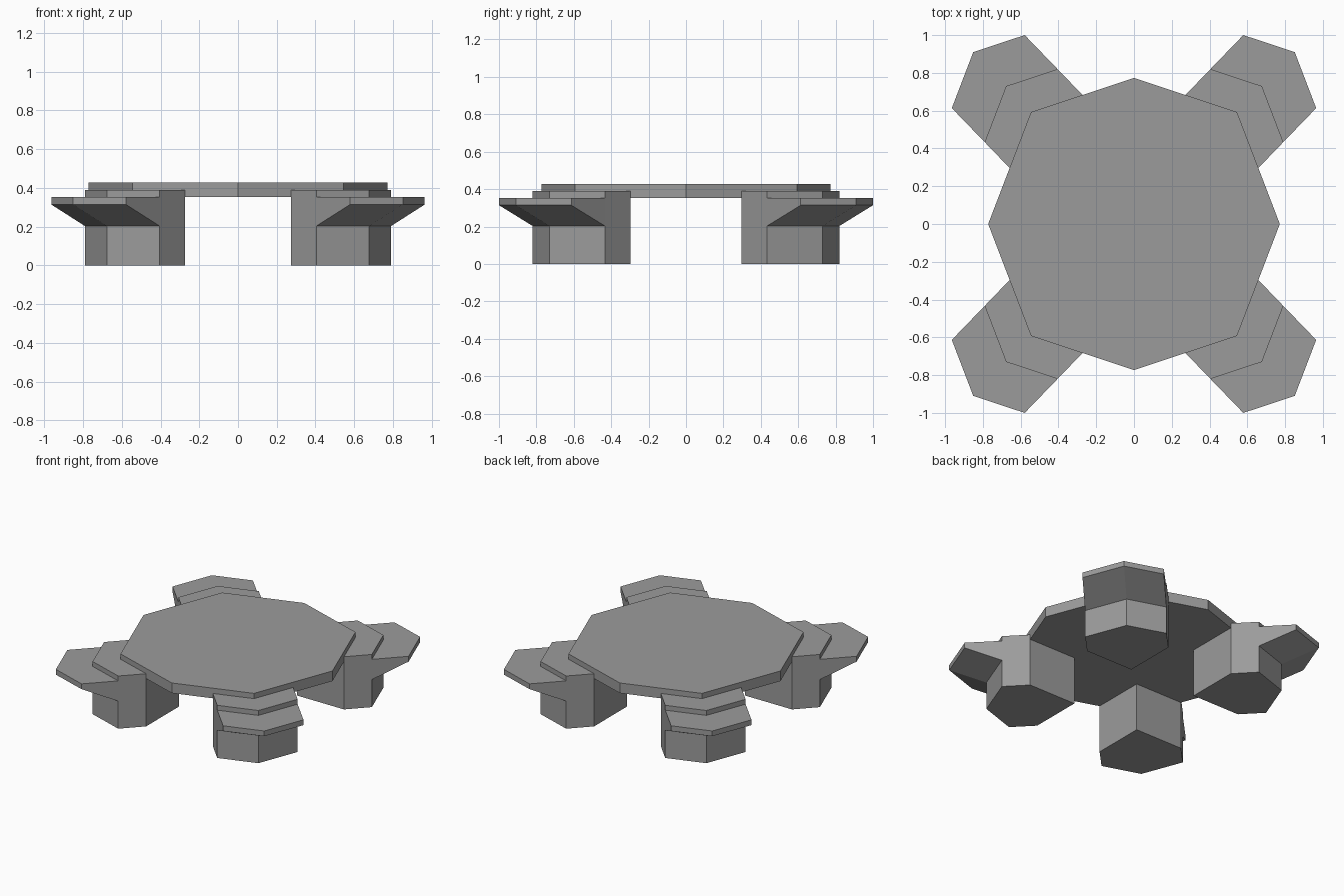
import bpy, bmesh

if "Cube" in bpy.data.objects:
    bpy.data.objects.remove(bpy.data.objects["Cube"])

grey = bpy.data.materials.new("stone grey")
grey.diffuse_color = (0.33, 0.33, 0.33, 1)
grey.use_nodes = True
grey.node_tree.nodes["Principled BSDF"].inputs["Base Color"].default_value = grey.diffuse_color


def prism(name, outline, bottoms, tops, mirror=False):
    """Closed solid from an outline with a bottom and top height per corner."""
    bm = bmesh.new()
    n = len(outline)
    low = [bm.verts.new((x, y, z)) for (x, y), z in zip(outline, bottoms)]
    high = [bm.verts.new((x, y, z)) for (x, y), z in zip(outline, tops)]
    for i in range(n):
        j = (i + 1) % n
        bm.faces.new((low[i], low[j], high[j], high[i]))
    bm.faces.new(high)
    if len(set(bottoms)) == 1:
        bm.faces.new(low[::-1])
    else:  # sloped underside: strip of quads between inner and outer run
        for i in range(n // 2 - 1):
            bm.faces.new((low[i], low[i + 1], low[n - 2 - i], low[n - 1 - i]))
    bmesh.ops.recalc_face_normals(bm, faces=bm.faces)
    mesh = bpy.data.meshes.new(name)
    bm.to_mesh(mesh)
    bm.free()
    mesh.materials.append(grey)
    ob = bpy.data.objects.new(name, mesh)
    bpy.context.collection.objects.link(ob)
    if mirror:
        mod = ob.modifiers.new("four corners", 'MIRROR')
        mod.use_axis = (True, True, False)
        mod.use_mirror_merge = False
    return ob


def shift(points, dx, dy):
    return [(x + dx, y + dy) for x, y in points]


# Octagonal table top
RX, RY, CX, CY = 0.772, 0.773, 0.545, 0.593
top = [(RX, 0), (CX, CY), (0, RY), (-CX, CY),
       (-RX, 0), (-CX, -CY), (0, -RY), (CX, -CY)]
prism("table_top", top, [0.353] * 8, [0.428] * 8)

# Leg columns: grown outward from each table corner, topped by a low step
corner = [((RX + CX) / 2, CY / 2), (CX, CY), (CX / 2, (RY + CY) / 2)]
rim = shift(corner, 0.132, 0.137)
column = [(CX / 2, CY / 2), corner[0]] + rim + [corner[2]]
prism("leg_columns", column, [0] * 6, [0.389] * 6, mirror=True)

# Flared ledges jutting out of the columns, sloped underneath
outer = shift(rim, 0.174, 0.18)
prism("leg_ledges", rim + outer[::-1], [0.203] * 3 + [0.314] * 3,
      [0.353] * 6, mirror=True)
